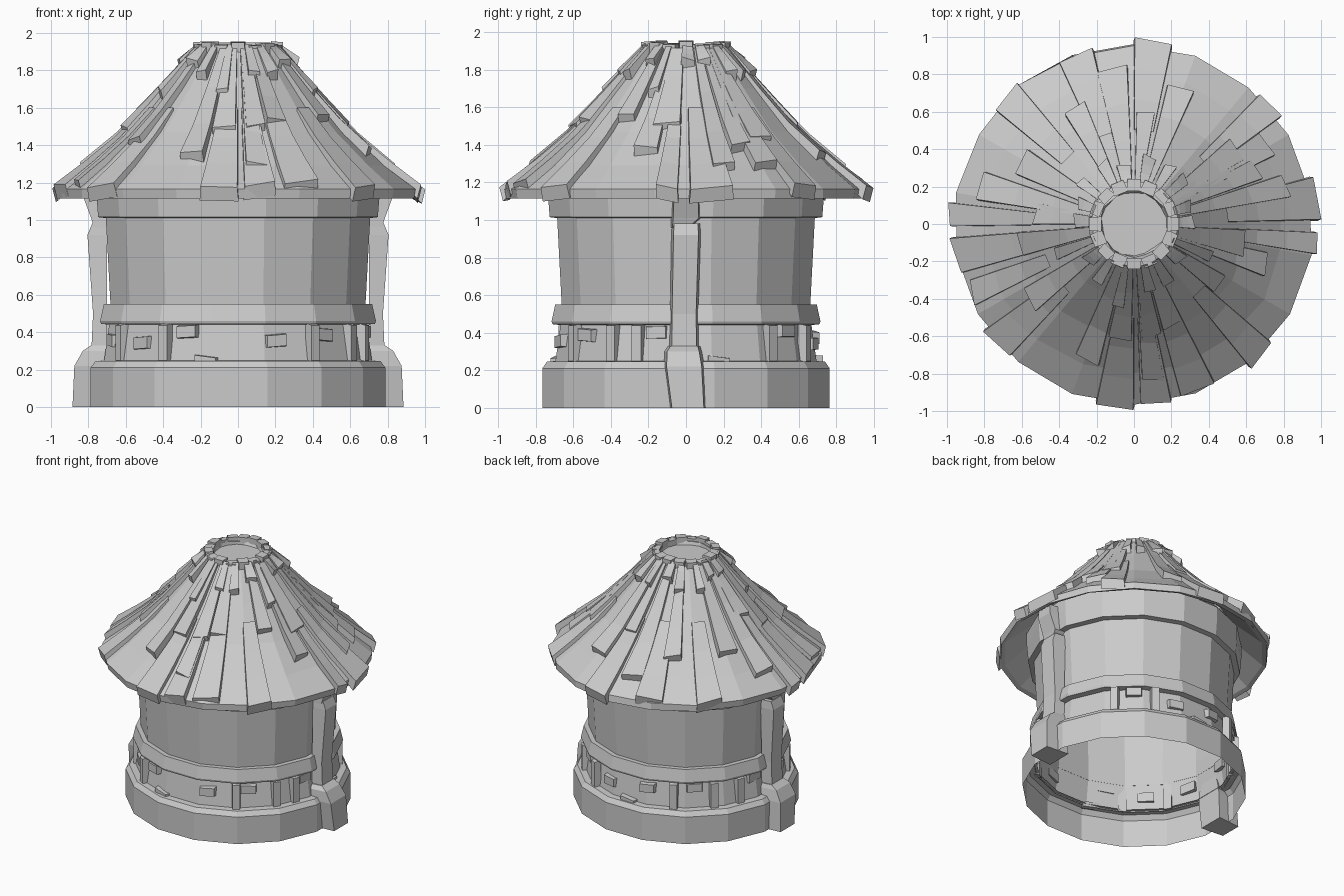
import bpy, random
from math import sin, cos, radians, tau

if "Cube" in bpy.data.objects:
    bpy.data.objects.remove(bpy.data.objects["Cube"])

random.seed(4)


def mesh(name, verts, faces):
    me = bpy.data.meshes.new(name)
    me.from_pydata(verts, [], faces)
    me.update()
    ob = bpy.data.objects.new(name, me)
    bpy.context.collection.objects.link(ob)
    return ob


def lathe(name, profile, sides=16, jitter=0.0, sx=1.03):
    """Revolve (radius, z) points into a faceted shell, a little wider in x."""
    verts, faces = [], []
    for r, z in profile:
        for i in range(sides):
            a = tau * (i + 0.5) / sides
            rr = r + random.uniform(-jitter, jitter)
            verts.append((sx * rr * cos(a), rr * sin(a), z))
    for k in range(len(profile) - 1):
        for i in range(sides):
            j = (i + 1) % sides
            faces.append((k * sides + i, k * sides + j,
                          (k + 1) * sides + j, (k + 1) * sides + i))
    return mesh(name, verts, faces)


def loft(name, loops):
    """Skin a list of four-point loops and cap both ends."""
    verts = [p for lp in loops for p in lp]
    faces = [(3, 2, 1, 0)]
    for k in range(len(loops) - 1):
        for i in range(4):
            j = (i + 1) % 4
            faces.append((k * 4 + i, k * 4 + j, k * 4 + 4 + j, k * 4 + 4 + i))
    n = len(verts)
    faces.append((n - 4, n - 3, n - 2, n - 1))
    return mesh(name, verts, faces)


def polar(deg, r, t, z):
    a = radians(deg)
    return (r * cos(a) - t * sin(a), r * sin(a) + t * cos(a), z)


def block(name, deg, r0, r1, width, z0, z1, skew=0.0):
    """Slightly tapered block facing outward at an angle."""
    h = width / 2
    loops = []
    for r, s in ((r0, 1.0), (r1, 0.88)):
        d = (z1 - z0) * (1 - s) / 2
        loops.append([polar(deg, r, -h * s, z0 + d), polar(deg, r, h * s, z0 + d + skew),
                      polar(deg, r, h * s, z1 - d + skew), polar(deg, r, -h * s, z1 - d)])
    return loft(name, loops)


# Round body: stone base, wall and two bands
lathe("stone_base", [(0.78, 0), (0.78, 0.21), (0.755, 0.245), (0.69, 0.25)])
lathe("wall", [(0.71, 0.24), (0.68, 0.45), (0.675, 0.55), (0.7, 1.02), (0.705, 1.25)])
lathe("lower_band", [(0.68, 0.44), (0.725, 0.445), (0.73, 0.46), (0.71, 0.55), (0.675, 0.55)])
lathe("upper_band", [(0.7, 1.01), (0.74, 1.015), (0.75, 1.14), (0.75, 1.24)])

# Short studs and loose bricks between base and lower band
for d in (210, 237, 304, 327, 339, 39, 62, 118, 141, 157):
    block("stud", d, 0.69, 0.74, 0.06, 0.235, 0.45)
for d, z in ((223, 0.34), (247, 0.4), (287, 0.35), (311, 0.39), (347, 0.4), (50, 0.41),
             (75, 0.34), (102, 0.37), (130, 0.4), (168, 0.4), (196, 0.36)):
    block("brick", d, 0.675, 0.715, 0.12, z - 0.035, z + 0.035, random.uniform(-0.01, 0.01))
for d in (256, 14, 90):
    block("low_brick", d, 0.69, 0.73, 0.13, 0.24, 0.28, -0.015)

# Side posts with a heavy foot, a shaft and a cap: (z, outer x, half width, y shift)
foot = [(0, 0.885, 0.1, 0.01), (0.22, 0.875, 0.11, -0.01), (0.30, 0.83, 0.1, -0.015), (0.33, 0.785, 0.085, -0.01)]
shaft = [(0.28, 0.785, 0.078, -0.01), (0.5, 0.775, 0.075, -0.01), (0.92, 0.805, 0.078, 0), (0.98, 0.78, 0.075, 0)]
cap = [(0.96, 0.77, 0.05, -0.03), (1.01, 0.785, 0.08, 0), (1.13, 0.83, 0.075, 0), (1.2, 0.83, 0.07, 0)]
for side in (1, -1):
    for name, sec in (("post_foot", foot), ("post_shaft", shaft), ("post_cap", cap)):
        loops = []
        for z, x, h, s in sec:
            c = h * 0.85
            lp = [(side * 0.7, s - h, z), (side * x, s - c, z), (side * x, s + c, z), (side * 0.7, s + h, z)]
            loops.append(lp if side > 0 else lp[::-1])
        loft(name, loops)

# Roof core with underside
SLOPE = [(1.0, 1.125), (0.8, 1.29), (0.6, 1.47), (0.4, 1.70), (0.23, 1.91)]


def roof_z(r):
    for (ra, za), (rb, zb) in zip(SLOPE, SLOPE[1:]):
        if r >= rb or (rb, zb) == SLOPE[-1]:
            return za + (zb - za) * (ra - r) / (ra - rb)


lathe("roof_core", [(0.7, 1.31), (0.92, 1.125), (0.955, 1.115), (0.96, 1.165)]
      + SLOPE[1:] + [(0.18, 1.92), (0.17, 1.89)], 18, 0.008, 1.0)


def shingle(deg, r_out, width, r_in, thick, drop=0.02, wobble=0.012):
    """Tapered plank that follows the roof slope."""
    loops = []
    tilt = random.uniform(-wobble, wobble)
    slant = random.uniform(-wobble, wobble)
    for k in range(4):
        f = k / 3
        r = r_out + (r_in - r_out) * f
        h = width / 2 * r / r_out
        top = thick * (1 - 0.6 * f)
        z, w, s = roof_z(r), tilt * (1 - f), slant * (1 - f)
        back = 0.02 if k == 0 else 0.0
        loops.append([polar(deg, r - back - s, -h, z - drop - w), polar(deg, r - back + s, h, z - drop + w),
                      polar(deg, r + s, h * 0.95, z + top + w), polar(deg, r - s, -h * 0.95, z + top - w)])
    return loft("shingle", loops)


# Eave row: (angle, outer radius, width)
for d, r, w in ((84, 0.985, 0.21), (264, 0.985, 0.21), (8, 0.99, 0.24), (177, 0.99, 0.13), (190, 0.97, 0.2),
                (41, 0.97, 0.17), (221, 0.975, 0.2), (314, 0.98, 0.18), (135, 0.965, 0.19), (109, 0.955, 0.2),
                (277, 0.965, 0.17), (291, 0.95, 0.2), (354, 0.985, 0.12), (203, 0.94, 0.14)):
    shingle(d, r, w, 0.5, 0.04, 0.035, 0.016)

# Middle rows: (angle, outer radius, width)
for d, r, w in ((71, 0.77, 0.15), (98, 0.84, 0.17), (117, 0.70, 0.13), (36, 0.68, 0.14), (24, 0.72, 0.12),
                (31, 0.83, 0.15), (14, 0.84, 0.13), (-10, 0.60, 0.15), (-17, 0.74, 0.13), (151, 0.69, 0.15),
                (166, 0.85, 0.16), (174, 0.53, 0.12), (190, 0.62, 0.13), (216, 0.69, 0.14),
                (251, 0.77, 0.14), (277, 0.84, 0.12), (263, 0.62, 0.13), (279, 0.61, 0.11),
                (291, 0.58, 0.12), (325, 0.56, 0.11), (84, 0.6, 0.1)):
    shingle(d, r, w, 0.24, 0.048)

# Short top row
for i in range(18):
    shingle(i * 20 + random.uniform(-4, 4), random.choice((0.32, 0.37, 0.45)),
            random.uniform(0.06, 0.08), 0.225, 0.06)

# Rim of small stones around the sunken top
for i in range(16):
    block("rim_stone", i * 22.5, 0.18 + random.uniform(-0.01, 0.01), 0.24, 0.08,
          1.87, 1.945 + random.uniform(-0.01, 0.012))
mesh("roof_opening_floor", [polar(i * 22.5, 0.2, 0, 1.895) for i in range(16)], [tuple(range(16))])
